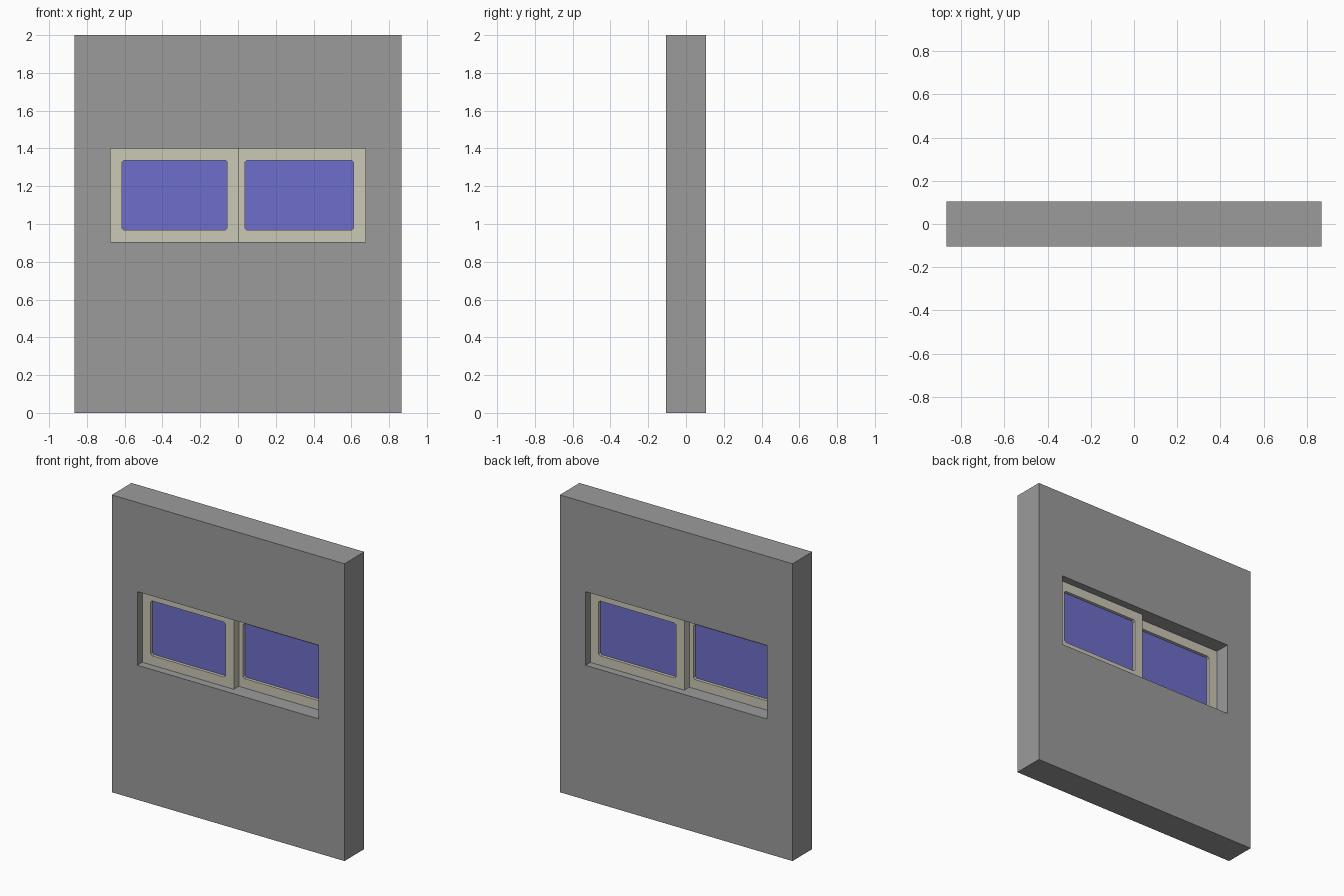
import bpy
from mathutils import Matrix

if "Cube" in bpy.data.objects:
    bpy.data.objects.remove(bpy.data.objects["Cube"])


def material(name, rgb):
    m = bpy.data.materials.new(name)
    m.diffuse_color = (*rgb, 1)
    m.use_nodes = True
    m.node_tree.nodes["Principled BSDF"].inputs["Base Color"].default_value = m.diffuse_color
    return m


WALL = material("wall_grey", (0.33, 0.33, 0.33))
FRAME = material("frame_cream", (0.60, 0.58, 0.47))
GLASS = material("glass_blue", (0.155, 0.155, 0.60))


def outline(x0, x1, z0, z1, c=0.0):
    """Rectangle, optionally with chamfered corners."""
    if not c:
        return [(x0, z0), (x1, z0), (x1, z1), (x0, z1)]
    return [(x0 + c, z0), (x1 - c, z0), (x1, z0 + c), (x1, z1 - c),
            (x1 - c, z1), (x0 + c, z1), (x0, z1 - c), (x0, z0 + c)]


def panel(name, loops, y0, y1, mat):
    """Upright slab from filled outlines; inner outlines become holes."""
    cu = bpy.data.curves.new(name + "_profile", 'CURVE')
    cu.dimensions = '2D'
    cu.fill_mode = 'BOTH'
    cu.extrude = (y1 - y0) / 2
    for pts in loops:
        s = cu.splines.new('POLY')
        s.points.add(len(pts) - 1)
        for p, (x, z) in zip(s.points, pts):
            p.co = (x, z, 0, 1)
        s.use_cyclic_u = True
    tmp = bpy.data.objects.new(name + "_tmp", cu)
    bpy.context.collection.objects.link(tmp)
    bpy.context.view_layer.update()
    dg = bpy.context.evaluated_depsgraph_get()
    me = bpy.data.meshes.new_from_object(tmp.evaluated_get(dg))
    bpy.data.objects.remove(tmp)
    me.transform(Matrix.Translation((0, (y0 + y1) / 2, 0)) @ Matrix.Rotation(1.5707963, 4, 'X'))
    me.materials.clear()
    me.materials.append(mat)
    for p in me.polygons:
        p.use_smooth = False
        p.material_index = 0
    ob = bpy.data.objects.new(name, me)
    bpy.context.collection.objects.link(ob)
    return ob


# Wall with window opening
Z0, Z1 = 0.905, 1.40
panel("wall", [outline(-0.866, 0.866, 0, 2), outline(-0.676, 0.674, Z0, Z1)],
      -0.105, 0.105, WALL)

# Two sliding sashes on neighbouring tracks, each with a pane
for side, x0, x1, y0, y1 in (("left", -0.676, 0.005, -0.052, 0.001),
                             ("right", -0.025, 0.674, 0.001, 0.054)):
    hx0, hx1 = x0 + 0.062, x1 - 0.062
    hz0, hz1 = Z0 + 0.063, Z1 - 0.063
    panel(side + "_sash", [outline(x0, x1, Z0, Z1), outline(hx0, hx1, hz0, hz1, 0.01)],
          y0, y1, FRAME)
    mid = (y0 + y1) / 2
    panel(side + "_pane", [outline(hx0, hx1, hz0, hz1, 0.01)],
          mid - 0.006, mid + 0.006, GLASS)
